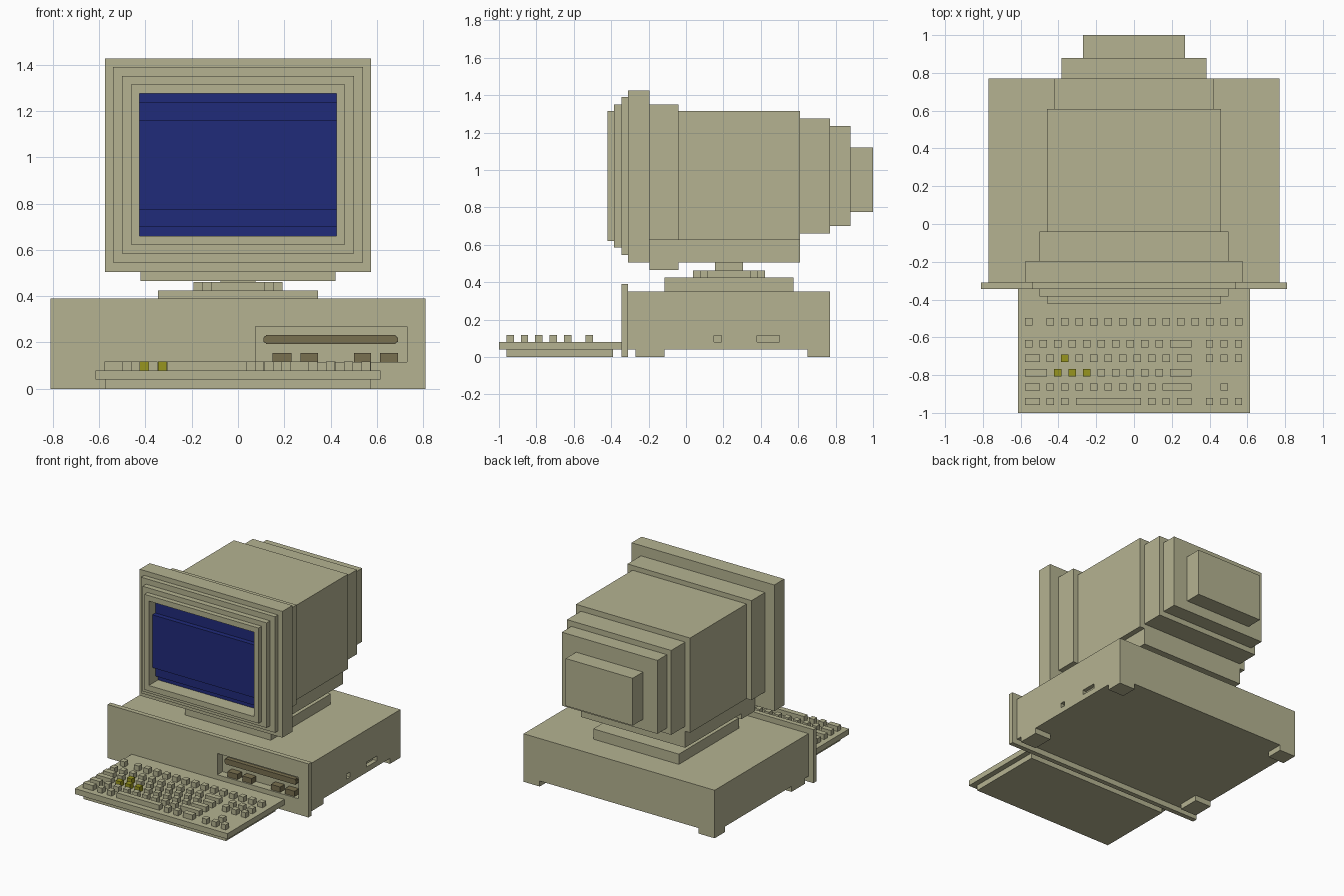
import bpy
import bmesh

cube = bpy.data.objects.get("Cube")
if cube:
    bpy.data.objects.remove(cube, do_unlink=True)


def material(name, rgb):
    m = bpy.data.materials.new(name)
    m.use_nodes = True
    m.diffuse_color = (*rgb, 1)
    bsdf = next(n for n in m.node_tree.nodes if n.type == 'BSDF_PRINCIPLED')
    bsdf.inputs["Base Color"].default_value = (*rgb, 1)
    return m


BEIGE = material("beige plastic", (0.46, 0.45, 0.285))
BROWN = material("brown plastic", (0.19, 0.16, 0.08))
NAVY = material("navy screen", (0.0145, 0.0235, 0.195))
OLIVE = material("olive keys", (0.31, 0.30, 0.013))


def finish(name, bm, mat):
    bmesh.ops.recalc_face_normals(bm, faces=bm.faces)
    me = bpy.data.meshes.new(name)
    bm.to_mesh(me)
    bm.free()
    me.materials.append(mat)
    ob = bpy.data.objects.new(name, me)
    bpy.context.collection.objects.link(ob)
    return ob


def boxes(name, specs, mat=BEIGE):
    """One object from boxes given as (x0, x1, y0, y1, z0, z1)."""
    bm = bmesh.new()
    for x0, x1, y0, y1, z0, z1 in specs:
        for v in bmesh.ops.create_cube(bm, size=1)["verts"]:
            v.co = (x1 if v.co.x > 0 else x0,
                    y1 if v.co.y > 0 else y0,
                    z1 if v.co.z > 0 else z0)
    return finish(name, bm, mat)


def block(name, half, y0, y1, z0, z1, mat=BEIGE):
    """Box centred on x."""
    return boxes(name, [(-half, half, y0, y1, z0, z1)], mat)


def prism(name, outline, depth, mat):
    """Extrude a closed 3D outline along a vector."""
    bm = bmesh.new()
    face = bm.faces.new([bm.verts.new(p) for p in outline])
    new = bmesh.ops.extrude_face_region(bm, geom=[face])["geom"]
    bmesh.ops.translate(bm, vec=depth,
                        verts=[g for g in new if isinstance(g, bmesh.types.BMVert)])
    return finish(name, bm, mat)


def stepped(w, h, s):
    """Rectangle outline of half sizes w, h with two-step corners of step s."""
    q = [(w, h - 2 * s), (w - s, h - 2 * s), (w - s, h - s),
         (w - 2 * s, h - s), (w - 2 * s, h)]
    return (q + [(-a, b) for a, b in reversed(q)] + [(-a, -b) for a, b in q]
            + [(a, -b) for a, b in reversed(q)])


def cut(ob, specs):
    for spec in specs:
        cutter = boxes("cutter", [spec])
        cutter.hide_render = True
        mod = ob.modifiers.new("cut", 'BOOLEAN')
        mod.operation = 'DIFFERENCE'
        mod.solver = 'EXACT'
        mod.object = cutter
        bpy.context.view_layer.objects.active = ob
        bpy.ops.object.modifier_apply(modifier=mod.name)
        bpy.data.objects.remove(cutter, do_unlink=True)


# Computer case with drive bay and side sockets
BAY = (0.075, 0.73, -0.5, -0.285, 0.115, 0.27)
case = block("case_body", 0.77, -0.31, 0.77, 0.04, 0.35)
cut(case, [BAY, (0.74, 0.9, 0.15, 0.19, 0.08, 0.115),
           (0.74, 0.9, 0.38, 0.50, 0.08, 0.115)])
panel = block("case_front_panel", 0.81, -0.345, -0.31, 0, 0.39)
cut(panel, [BAY])
boxes("case_feet", [(min(s * 0.77, s * 0.64), max(s * 0.77, s * 0.64), y0, y1, 0, 0.04)
                    for s in (-1, 1) for y0, y1 in ((-0.27, -0.115), (0.65, 0.77))])

# Drive slot bar and buttons
prism("drive_slot", [(0.40 + a, -0.315, 0.2125 + b) for a, b in stepped(0.29, 0.02, 0.005)],
      (0, 0.03, 0), BROWN)
boxes("drive_buttons", [(x0, x1, -0.335, -0.285, 0.116, 0.155) for x0, x1 in
                        ((0.15, 0.23), (0.27, 0.345), (0.50, 0.575), (0.613, 0.69))], BROWN)

# Monitor stand
block("stand_plate", 0.345, -0.115, 0.575, 0.35, 0.425)
prism("stand_swivel", [(a, 0.23 + b, 0.425) for a, b in stepped(0.192, 0.192, 0.038)],
      (0, 0, 0.037), BEIGE)
block("stand_neck", 0.075, 0.155, 0.305, 0.462, 0.505)

# Monitor housing, from front to back
block("housing_collar", 0.50, -0.195, -0.04, 0.625, 1.35)
block("housing_main", 0.46, -0.04, 0.61, 0.625, 1.315)
block("housing_lower", 0.42, -0.195, 0.61, 0.505, 0.625)
block("housing_front_foot", 0.42, -0.195, -0.04, 0.465, 0.505)
for i, (half, y0, y1, z0, z1) in enumerate(((0.42, 0.61, 0.77, 0.66, 1.275),
                                            (0.385, 0.77, 0.88, 0.70, 1.235),
                                            (0.27, 0.88, 1.0, 0.775, 1.12))):
    block(f"housing_rear_step_{i + 1}", half, y0, y1, z0, z1)

# Bezel: solid back layer and three stepped rings
block("bezel_back", 0.575, -0.31, -0.195, 0.505, 1.425)
for i, (half, y0, y1, z0, z1) in enumerate(((0.54, -0.345, -0.31, 0.545, 1.39),
                                            (0.50, -0.385, -0.345, 0.585, 1.35),
                                            (0.46, -0.42, -0.385, 0.62, 1.315))):
    ring = block(f"bezel_ring_{i + 1}", half, y0, y1, z0, z1)
    cut(ring, [(-0.425, 0.425, -0.6, 0, 0.66, 1.275)])

# Screen bulging forward in steps
screen = [(-0.29, 0.655), (-0.313, 0.655), (-0.313, 0.70), (-0.345, 0.70),
          (-0.345, 0.775), (-0.38, 0.775), (-0.38, 1.16), (-0.345, 1.16),
          (-0.345, 1.235), (-0.313, 1.235), (-0.313, 1.28), (-0.29, 1.28)]
prism("screen", [(-0.43, y, z) for y, z in screen], (0.86, 0, 0), NAVY)

# Keyboard
block("keyboard_base", 0.575, -0.96, -0.39, 0, 0.04)
block("keyboard_top", 0.615, -1.0, -0.345, 0.04, 0.08)

P, K = 0.0767, 0.0195


def run(start, n):
    return [(start + i * P - K, start + i * P + K) for i in range(n)]


PAD = run(0.40, 3)
TAB, END = [(-0.577, -0.497)], [(0.227, 0.305)]
rows = [
    (-0.517, run(-0.557, 1) + run(-0.443, 14)),
    (-0.633, run(-0.557, 10) + [(0.19, 0.305)] + PAD),
    (-0.710, TAB + run(-0.443, 9) + END + PAD),
    (-0.787, [(-0.577, -0.46)] + run(-0.403, 8) + [(0.19, 0.305)]),
    (-0.863, TAB + run(-0.443, 8) + [(0.152, 0.305)] + run(0.477, 1)),
    (-0.940, TAB + run(-0.443, 2) + [(-0.307, 0.037)] + run(0.093, 2) + END + PAD),
]
plain, olive = [], []
for r, (y, spans) in enumerate(rows):
    for i, (x0, x1) in enumerate(spans):
        marked = (r == 2 and i == 2) or (r == 3 and i in (1, 2, 3))
        (olive if marked else plain).append((x0, x1, y - K, y + K, 0.08, 0.117))
boxes("keys", plain)
boxes("marked_keys", olive, OLIVE)
